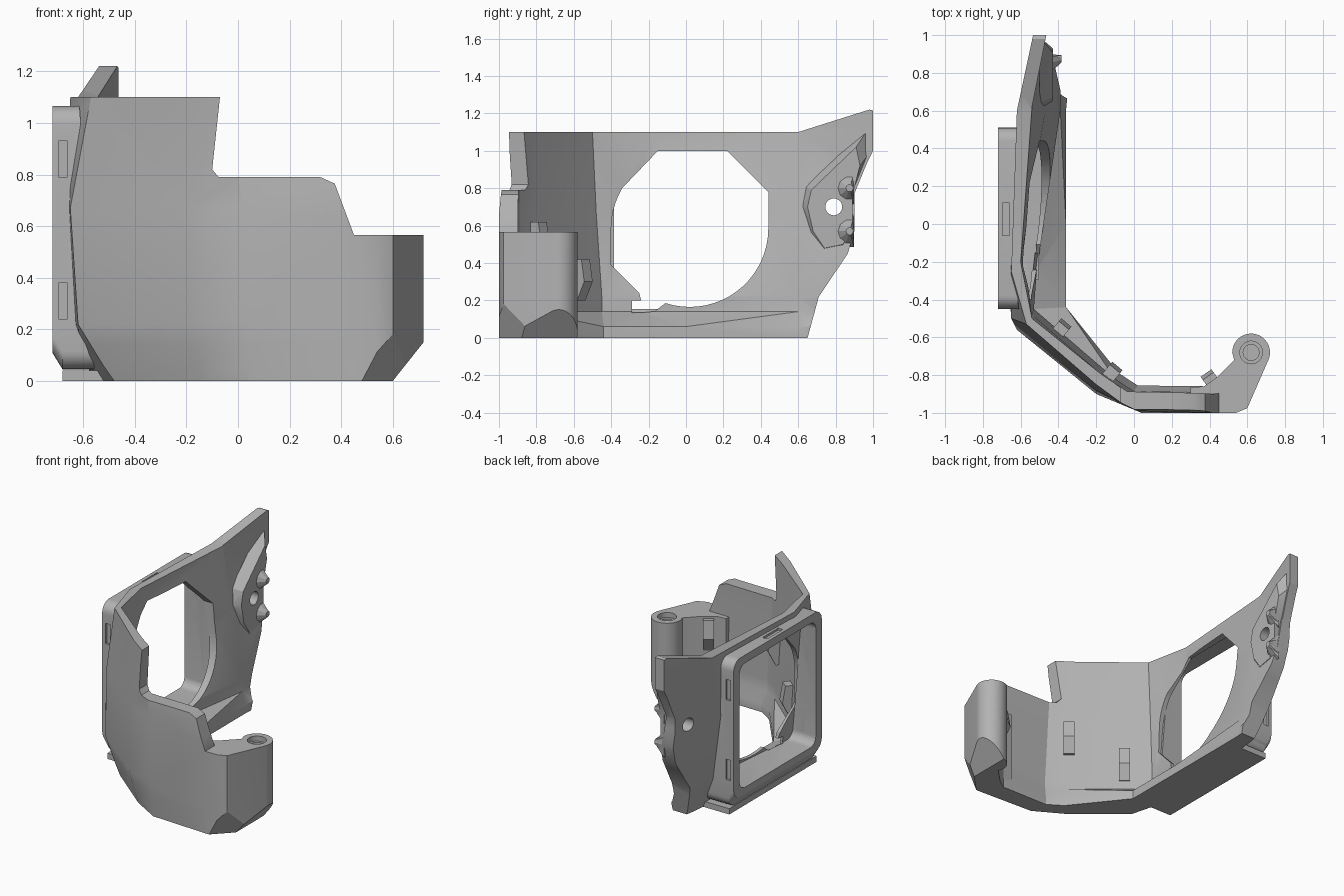
import bpy
import bmesh
from math import sin, cos, radians
from mathutils import Vector
from mathutils.geometry import normal

cube = bpy.data.objects.get("Cube")
if cube:
    bpy.data.objects.remove(cube, do_unlink=True)

grey = bpy.data.materials.new("plain grey")
grey.use_nodes = True
grey.diffuse_color = (0.45, 0.45, 0.45, 1)
shader = next(n for n in grey.node_tree.nodes if n.type == 'BSDF_PRINCIPLED')
shader.inputs["Base Color"].default_value = grey.diffuse_color


def loft(name, rings, planes=(), strip_caps=False):
    """Closed solid through matching rings, optionally trimmed by planes."""
    bm = bmesh.new()
    rows = [[bm.verts.new(p) for p in ring] for ring in rings]
    count = len(rows[0])
    for low, high in zip(rows, rows[1:]):
        for i in range(count):
            j = (i + 1) % count
            bm.faces.new((low[i], low[j], high[j], high[i]))
    for row in (rows[0], rows[-1]):
        if strip_caps:
            # a bent band is capped by quads joining its two sides
            for i in range(count // 2 - 1):
                bm.faces.new((row[i], row[i + 1], row[-2 - i], row[-1 - i]))
        else:
            bm.faces.new(row)
    for point, direction in planes:
        geom = bm.verts[:] + bm.edges[:] + bm.faces[:]
        result = bmesh.ops.bisect_plane(bm, geom=geom, plane_co=point,
                                        plane_no=direction, clear_outer=True)
        edges = [g for g in result["geom_cut"] if isinstance(g, bmesh.types.BMEdge)]
        bmesh.ops.contextual_create(bm, geom=edges)
    bmesh.ops.triangulate(bm, faces=bm.faces[:])
    bmesh.ops.recalc_face_normals(bm, faces=bm.faces[:])
    mesh = bpy.data.meshes.new(name)
    bm.to_mesh(mesh)
    bm.free()
    mesh.materials.append(grey)
    obj = bpy.data.objects.new(name, mesh)
    bpy.context.collection.objects.link(obj)
    return obj


def place(axis, depth, points):
    """Put flat points on the plane across the given axis."""
    order = {"x": lambda a, b: (depth, a, b),
             "y": lambda a, b: (a, depth, b),
             "z": lambda a, b: (a, b, depth)}[axis]
    return [order(a, b) for a, b in points]


def prism(name, axis, start, end, points, planes=()):
    return loft(name, [place(axis, d, points) for d in (start, end)], planes)


def arc(centre, radius, start, end, steps):
    angles = [radians(start + (end - start) * i / steps) for i in range(steps + 1)]
    return [(centre[0] + radius * cos(t), centre[1] + radius * sin(t)) for t in angles]


def circle(centre, radius, steps=32):
    return arc(centre, radius, 0, 360, steps)[:-1]


def box(name, x, y, z):
    corners = [(x[0], y[0]), (x[1], y[0]), (x[1], y[1]), (x[0], y[1])]
    return prism(name, "z", z[0], z[1], corners)


def cut(obj, tool, operation='DIFFERENCE'):
    tool.hide_render = True
    mod = obj.modifiers.new("cut", 'BOOLEAN')
    mod.operation = operation
    mod.solver = 'EXACT'
    mod.object = tool
    bpy.context.view_layer.objects.active = obj
    bpy.ops.object.modifier_apply(modifier=mod.name)
    bpy.data.objects.remove(tool, do_unlink=True)


def blend(first, second, t):
    return [tuple(Vector(a).lerp(Vector(b), t)) for a, b in zip(first, second)]


# Wrapped wall: plan outlines from the rear flap round to the front end
outer_floor = [(-.4, 1.02), (-.47, .6), (-.56, -.3), (-.48, -.6), (-.15, -.87), (.04, -.98), (.45, -1)]
outer_low = [(-.47, 1.02), (-.56, .55), (-.64, -.3), (-.62, -.56), (-.2, -.9), (.04, -1), (.45, -1)]
outer_mid = [(-.52, 1.02), (-.62, .55), (-.67, -.2), (-.65, -.5), (-.2, -.88), (.02, -.99), (.45, -1)]
outer_top = [(-.53, 1.02), (-.62, .6), (-.65, -.25), (-.57, -.53), (-.2, -.85), (-.05, -.96), (.45, -.96)]
inner_floor = [(-.32, 1.02), (-.36, .6), (-.36, 0), (-.36, -.44), (-.08, -.79), (.02, -.855), (.45, -.86)]
inner_low = [(-.39, 1.02), (-.39, .6), (-.515, -.25), (-.53, -.45), (-.1, -.82), (0, -.885), (.45, -.89)]
inner_mid = [(-.46, 1.02), (-.47, .6), (-.57, -.25), (-.54, -.48), (-.16, -.8), (-.03, -.89), (.45, -.9)]
inner_top = [(-.46, 1.02), (-.54, .62), (-.6, -.2), (-.54, -.5), (-.18, -.79), (-.05, -.88), (.45, -.89)]
levels = [(0, outer_floor, inner_floor),
          (.06, blend(outer_floor, outer_low, .3), inner_floor),
          (.14, blend(outer_floor, outer_low, .65), inner_low),
          (.22, outer_low, inner_low),
          (.67, outer_mid, inner_mid),
          (1.1, outer_top, inner_top),
          (1.24, outer_top, inner_top)]
wall = loft("wrapped_wall", [place("z", z, out + inn[::-1]) for z, out, inn in levels],
            strip_caps=True)

# Side silhouette with the raised rear flap
side_profile = [(-1.1, -.1), (.62, -.1), (.65, 0), (.71, .22), (.865, .45), (.9, .57),
                (.9, .77), (.97, .94), (1, 1), (1, 1.215), (.98, 1.22), (.6, 1.1), (-1.1, 1.1)]
cut(wall, prism("side_cutter", "x", -1.2, 1.2, side_profile), 'INTERSECT')

# Stepped top edge of the front
front_step = [(-.07, 1.3), (-.07, 1.1), (-.1, .82), (-.075, .79), (.32, .79),
              (.375, .765), (.45, .565), (1, .565), (1, 1.3)]
cut(wall, prism("step_cutter", "y", -1.2, -.5, front_step))

# Thickened boss on the inside of the flap, running up to its tip
boss_base = [(.64, .81), (.99, 1.14), (.99, 1), (.89, .77), (.89, .58), (.85, .46),
             (.72, .38), (.64, .55), (.61, .7)]
boss_face = [(.67, .79), (.91, 1.02), (.93, .92), (.89, .76), (.89, .6), (.84, .5),
             (.74, .48), (.68, .57), (.65, .7)]
cut(wall, loft("boss", [place("x", -.5, boss_base), place("x", -.43, boss_face)]), 'UNION')
for height in (.8, .57):
    rings = [place("x", x, [(min(y, .898), z) for y, z in circle((.875, height), r, 10)])
             for x, r in ((-.46, .09), (-.385, .02))]
    cut(wall, loft("nub", rings), 'UNION')
cut(wall, prism("pin_cutter", "x", -.9, 0, circle((.79, .7), .045)))

# Large side opening, round below and squared above
centre = (.02, .585)
opening = (arc(centre, .42, -108, 0, 18) + [(.44, .78), (.22, 1), (-.15, 1)]
           + arc(centre, .42, 149, 180, 5)
           + [(-.4, .39), (-.25, .24), (-.24, .2), (-.28, .14), (-.17, .14)])
cut(wall, prism("opening_cutter", "x", -.9, -.2, opening))
cut(wall, box("ledge_notch", (-.54, -.505), (-.29, -.155), (.07, .2)))


# Rounded outer window frame that follows the lean of the wall
def rounded(y0, y1, z0, z1, r):
    return (arc((y1 - r, z1 - r), r, 0, 90, 6) + arc((y0 + r, z1 - r), r, 90, 180, 6)
            + arc((y0 + r, z0 + r), r, 180, 270, 6) + arc((y1 - r, z0 + r), r, 270, 360, 6))


def seated(points):
    return [(-.615 + (1.07 - z) * (.08 + .11 * (y + .4)), y, z) for y, z in points]


rim = rounded(-.45, .51, .045, 1.065, .07)
rim_face = rounded(-.45, .51, .11, 1.065, .07)
window = rounded(-.385, .445, .155, 1.01, .06)
frame = loft("window_frame", [place("x", -.72, rim_face), place("x", -.68, rim), seated(rim)])
cut(frame, prism("window_cutter", "x", -.9, -.2, window))
# recess behind the window leaves a thin lip round the opening
cut(wall, loft("recess_cutter", [place("x", -.9, window), seated(window)]))
slot = (-.695, -.66)
for y in (-.45, .51):
    for z in (.24, .79):
        cut(frame, box("slot_cutter", slot, (y - .015, y + .015), (z, z + .14)))
cut(frame, box("slot_cutter", slot, (-.06, .11), (1.05, 1.1)))

# Rail under the frame
rail = box("bottom_rail", (-.68, -.46), (-.45, .5), (0, .04))

# Hinge post with trimmed lower corner
post_plan = ([(.44, -.99), (.3, -.9), (.3, -.865), (.37, -.86), (.44, -.81), (.53, -.72)]
             + arc((.62, -.68), .1, 180, -20, 20) + [(.6, -.975), (.54, -1), (.45, -1)])
corner = [Vector((.48, -1, 0)), Vector((.6, -.98, .19)), Vector((.65, -.87, .08))]
facing = normal(corner)
if facing.x < 0:
    facing = -facing
post = prism("hinge_post", "z", 0, .565, post_plan,
             [((.6, 0, 0), (.78, 0, -.62)), (corner[0], facing)])
for radius, bottom in ((.06, .53), (.042, .2)):
    cut(post, prism("bore_cutter", "z", bottom, .7, circle((.62, -.68), radius)))


# Small clips on the inside of the front
def clip(name, x, y, z, angle):
    along = Vector((cos(radians(angle)), sin(radians(angle)), 0))
    inward = Vector((-along.y, along.x, 0))
    profile = [(-.05, 0), (-.05, .22), (.03, .22), (.05, .1), (0, 0)]
    rings = [[Vector((x, y, z + h)) + inward * d + along * side for d, h in profile]
             for side in (-.035, .035)]
    return loft(name, rings)


parts = [wall, frame, rail, post,
         clip("clip_right", -.39, -.56, .2, -40),
         clip("clip_middle", -.12, -.79, .4, -40),
         clip("clip_left", .41, -.83, .33, 35)]

bpy.ops.object.select_all(action='DESELECT')
for part in parts:
    part.select_set(True)
bpy.context.view_layer.objects.active = wall
bpy.ops.object.shade_smooth_by_angle(angle=radians(26))
